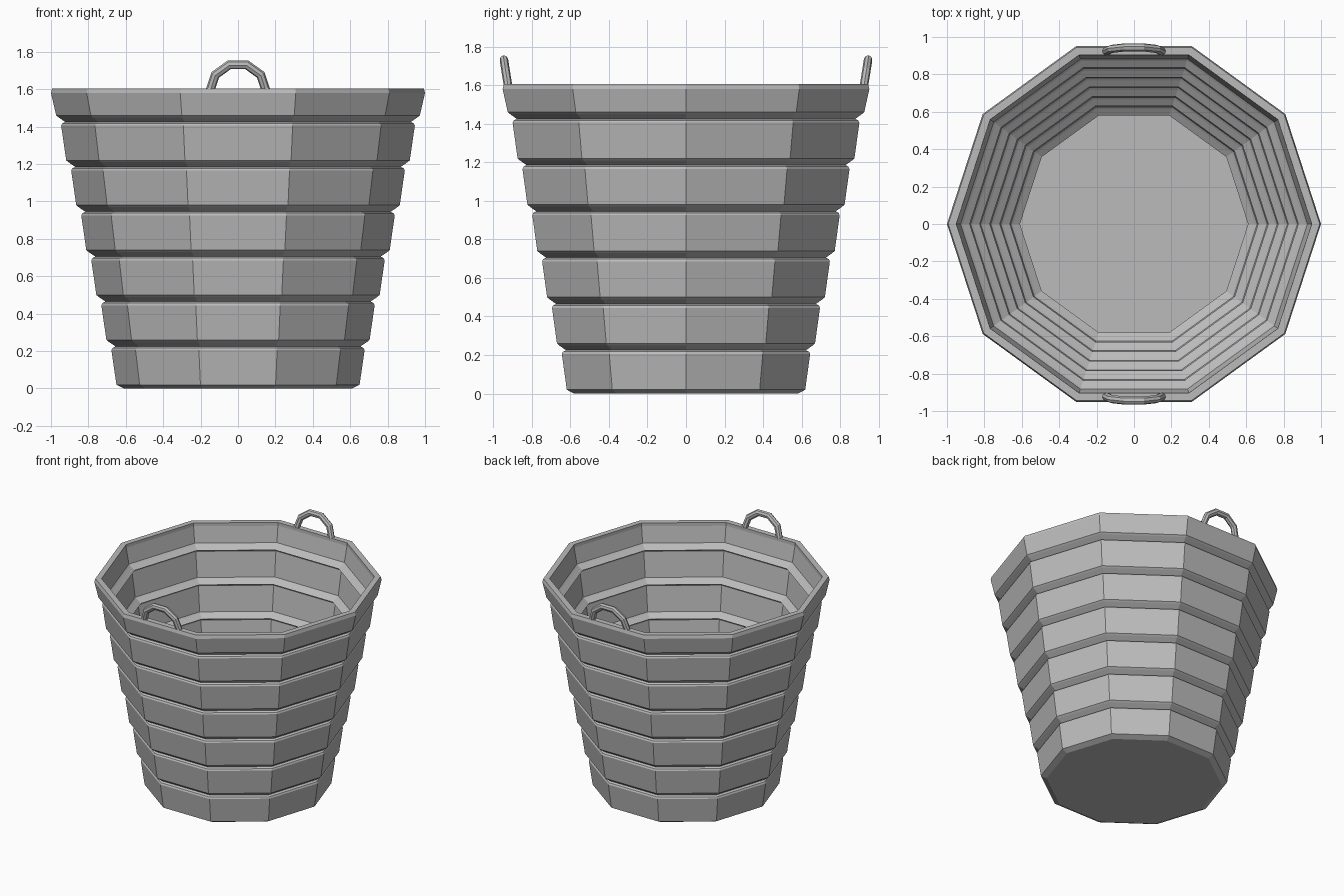
import bpy, bmesh, math
from mathutils import Vector

cube = bpy.data.objects.get("Cube")
if cube:
    bpy.data.objects.remove(cube, do_unlink=True)

SIDES = 10
BANDS = 7
PITCH = 0.24
WALL = 0.045

grey = bpy.data.materials.new("plain grey")
grey.use_nodes = True
grey.diffuse_color = (0.5, 0.5, 0.5, 1)
grey.node_tree.nodes["Principled BSDF"].inputs["Base Color"].default_value = (0.5, 0.5, 0.5, 1)


def finish(bm, name):
    bmesh.ops.recalc_face_normals(bm, faces=bm.faces)
    mesh = bpy.data.meshes.new(name)
    bm.to_mesh(mesh)
    bm.free()
    mesh.materials.append(grey)
    obj = bpy.data.objects.new(name, mesh)
    bpy.context.collection.objects.link(obj)
    return obj


def skin(bm, rings):
    """Bridge successive vertex rings and cap both ends."""
    loops = [[bm.verts.new(p) for p in ring] for ring in rings]
    n = len(loops[0])
    for a, b in zip(loops, loops[1:]):
        for i in range(n):
            j = (i + 1) % n
            bm.faces.new((a[i], a[j], b[j], b[i]))
    bm.faces.new(loops[0])
    bm.faces.new(loops[-1])


# Stacked flaring bands with a shallow groove between each pair
outer = []
for k in range(BANDS):
    low, high, z = 0.65 + 0.0537 * k, 0.677 + 0.0537 * k, PITCH * k
    if k:
        outer += [(low - 0.012, z + 0.01), (low, z + 0.02)]
    else:
        outer += [(0.61, 0), (low, z + 0.02)]
    if k < BANDS - 1:
        outer += [(high, z + 0.205), (high - 0.006, z + 0.217), (high - 0.022, z + 0.225)]
outer += [(1.0, 1.58), (0.993, 1.605)]

# The inside repeats the outside profile, one wall thickness in
inner = [(0.95, 1.605), (0.95, 1.58)]
inner += [(r - WALL, z) for r, z in reversed(outer[2:-2])]
inner += [(0.61, 0.04)]

bm = bmesh.new()
angles = [math.tau * i / SIDES for i in range(SIDES)]
skin(bm, [[(r * math.cos(a), r * math.sin(a), z) for a in angles] for r, z in outer + inner])
finish(bm, "basket_body")


# Half-ring handles standing on the rim, leaning outward
def handle(name, side):
    tilt = math.radians(9)
    up = Vector((0, side * math.sin(tilt), math.cos(tilt)))
    across = Vector((1, 0, 0))
    normal = across.cross(up)
    base = Vector((0, side * 0.922, 1.59))
    rings = []
    for i in range(6):
        t = math.pi * i / 5
        out = across * math.cos(t) + up * math.sin(t)
        rings.append([base + out * (0.15 + 0.025 * math.cos(s)) + normal * 0.022 * math.sin(s)
                      for s in (math.tau * j / 8 for j in range(8))])
    bm = bmesh.new()
    skin(bm, rings)
    finish(bm, name)


handle("front_handle", -1)
handle("back_handle", 1)
